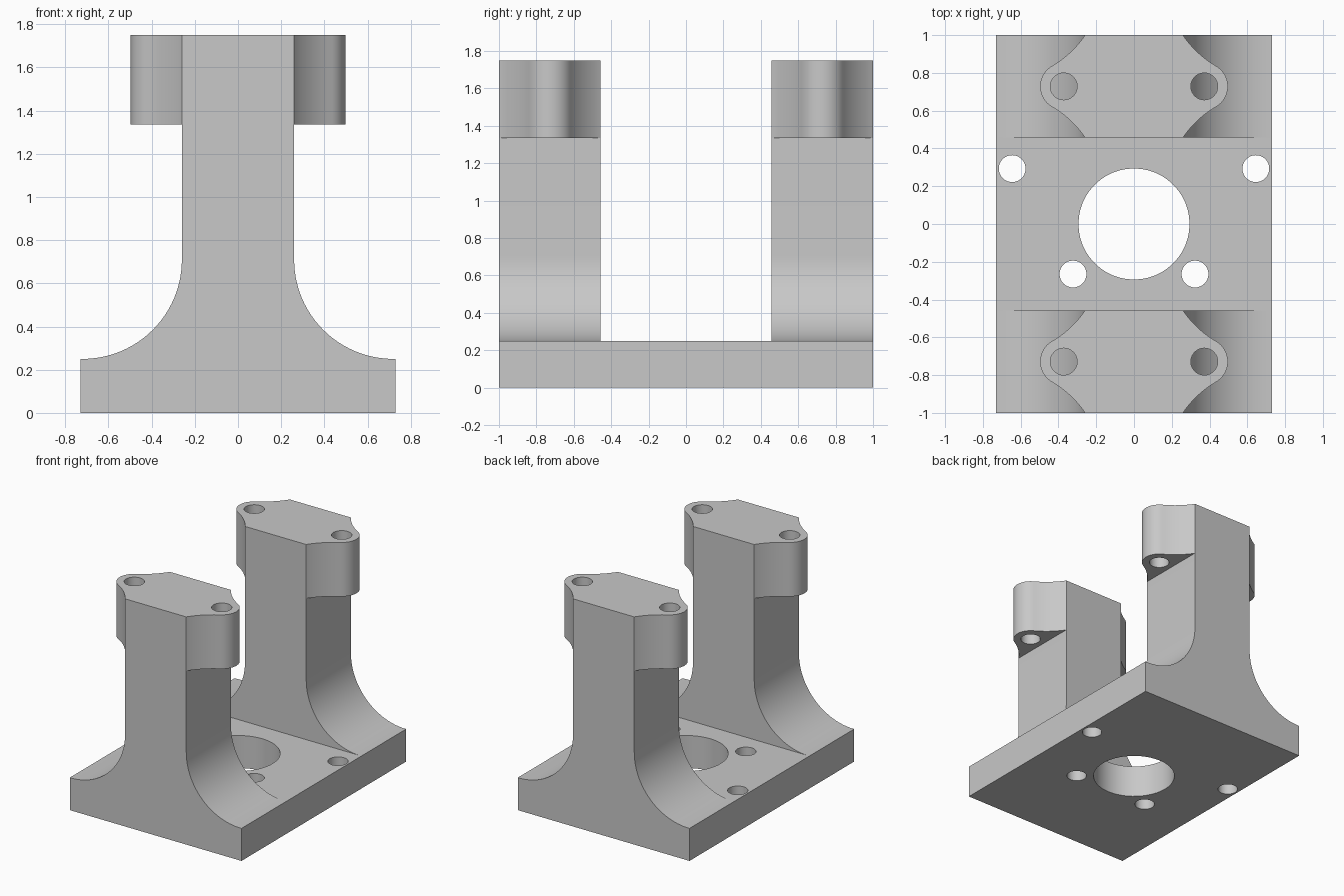
import bpy, bmesh
from math import sin, cos, pi, radians, atan2
from mathutils import Matrix, Vector

if "Cube" in bpy.data.objects:
    bpy.data.objects.remove(bpy.data.objects["Cube"], do_unlink=True)

# Main dimensions
BASE_X, BASE_Z = 0.73, 0.25
COLUMN_X, FILLET = 0.26, 0.46
HEAD_Z, TOP_Z = 1.335, 1.75
INNER_Y, OUTER_Y = 0.457, 1.0
MID_Y, HALF_Y = (INNER_Y + OUTER_Y) / 2, (OUTER_Y - INNER_Y) / 2
EAR_X, EAR_R, HOLE_R = 0.372, 0.125, 0.071

grey = bpy.data.materials.new("plain grey")
grey.use_nodes = True
colour = (0.58, 0.58, 0.58, 1)
grey.diffuse_color = colour
grey.node_tree.nodes["Principled BSDF"].inputs["Base Color"].default_value = colour


def arc(cx, cy, r, start, end, steps):
    angles = [start + (end - start) * i / steps for i in range(steps + 1)]
    return [(cx + r * cos(a), cy + r * sin(a)) for a in angles]


def prism(name, outline, depth, matrix=Matrix()):
    """Extrude a flat outline along its own z, then place it."""
    bm = bmesh.new()
    face = bm.faces.new([bm.verts.new((x, y, 0)) for x, y in outline])
    moved = bmesh.ops.extrude_face_region(bm, geom=[face])["geom"]
    bmesh.ops.translate(bm, vec=(0, 0, depth),
                        verts=[v for v in moved if isinstance(v, bmesh.types.BMVert)])
    bmesh.ops.transform(bm, matrix=matrix, verts=bm.verts)
    bmesh.ops.recalc_face_normals(bm, faces=bm.faces)
    mesh = bpy.data.meshes.new(name)
    bm.to_mesh(mesh)
    bm.free()
    obj = bpy.data.objects.new(name, mesh)
    bpy.context.collection.objects.link(obj)
    mesh.materials.append(grey)
    return obj


def activate(obj):
    bpy.ops.object.select_all(action="DESELECT")
    obj.select_set(True)
    bpy.context.view_layer.objects.active = obj


def drill(obj, holes, z):
    """Cut vertical round holes given as (x, y, radius)."""
    for x, y, r in holes:
        circle = arc(x, y, r, 0, 2 * pi, 48)[:-1]
        cutter = prism("hole_cutter", circle, 1, Matrix.Translation((0, 0, z)))
        cutter.hide_render = True
        mod = obj.modifiers.new("hole", "BOOLEAN")
        mod.operation, mod.solver, mod.object = "DIFFERENCE", "EXACT", cutter
        activate(obj)
        bpy.ops.object.modifier_apply(modifier=mod.name)
        bpy.data.objects.remove(cutter, do_unlink=True)


def smooth(obj):
    activate(obj)
    bpy.ops.object.shade_smooth_by_angle(angle=radians(25))


# Base plate with a large bore and four bolt holes
base = prism("base_plate", [(-BASE_X, -1), (BASE_X, -1), (BASE_X, 1), (-BASE_X, 1)], BASE_Z)
bolts = [(s * x, y, HOLE_R) for s in (-1, 1) for x, y in ((0.645, 0.293), (0.323, -0.265))]
drill(base, [(0, 0, 0.294)] + bolts, -0.4)
smooth(base)

# Column front outline: flared foot on each side
flare = arc(COLUMN_X + FILLET, BASE_Z + FILLET, FILLET, 1.5 * pi, pi, 24)
column_half = flare + [(COLUMN_X, HEAD_Z)]
column_outline = column_half + [(-x, z) for x, z in reversed(column_half)]

# Head top outline: concave shoulder running into a round ear
tangent = radians(60)
blend_r = 0.534
cx, cy = Vector((EAR_X, 0)) + (EAR_R + blend_r) * Vector((cos(tangent), sin(tangent)))
start = atan2(HALF_Y - cy, COLUMN_X - cx) + 2 * pi
shoulder = arc(cx, cy, blend_r, start, pi + tangent, 12)
shoulder[0] = (COLUMN_X, HALF_Y)
quarter = shoulder[:-1] + arc(EAR_X, 0, EAR_R, tangent, 0, 10)
ear = quarter + [(x, -y) for x, y in reversed(quarter[:-1])]
head_outline = ear + [(-x, -y) for x, y in ear]

# One column and drilled head at each end
for end, side in (("front", -1), ("back", 1)):
    y = side * MID_Y
    place = Matrix.Translation((0, y + HALF_Y, 0)) @ Matrix.Rotation(pi / 2, 4, "X")
    column = prism(end + "_column", column_outline, 2 * HALF_Y, place)
    smooth(column)
    head = prism(end + "_head", head_outline, TOP_Z - HEAD_Z, Matrix.Translation((0, y, HEAD_Z)))
    drill(head, [(EAR_X, y, HOLE_R), (-EAR_X, y, HOLE_R)], HEAD_Z - 0.3)
    smooth(head)
